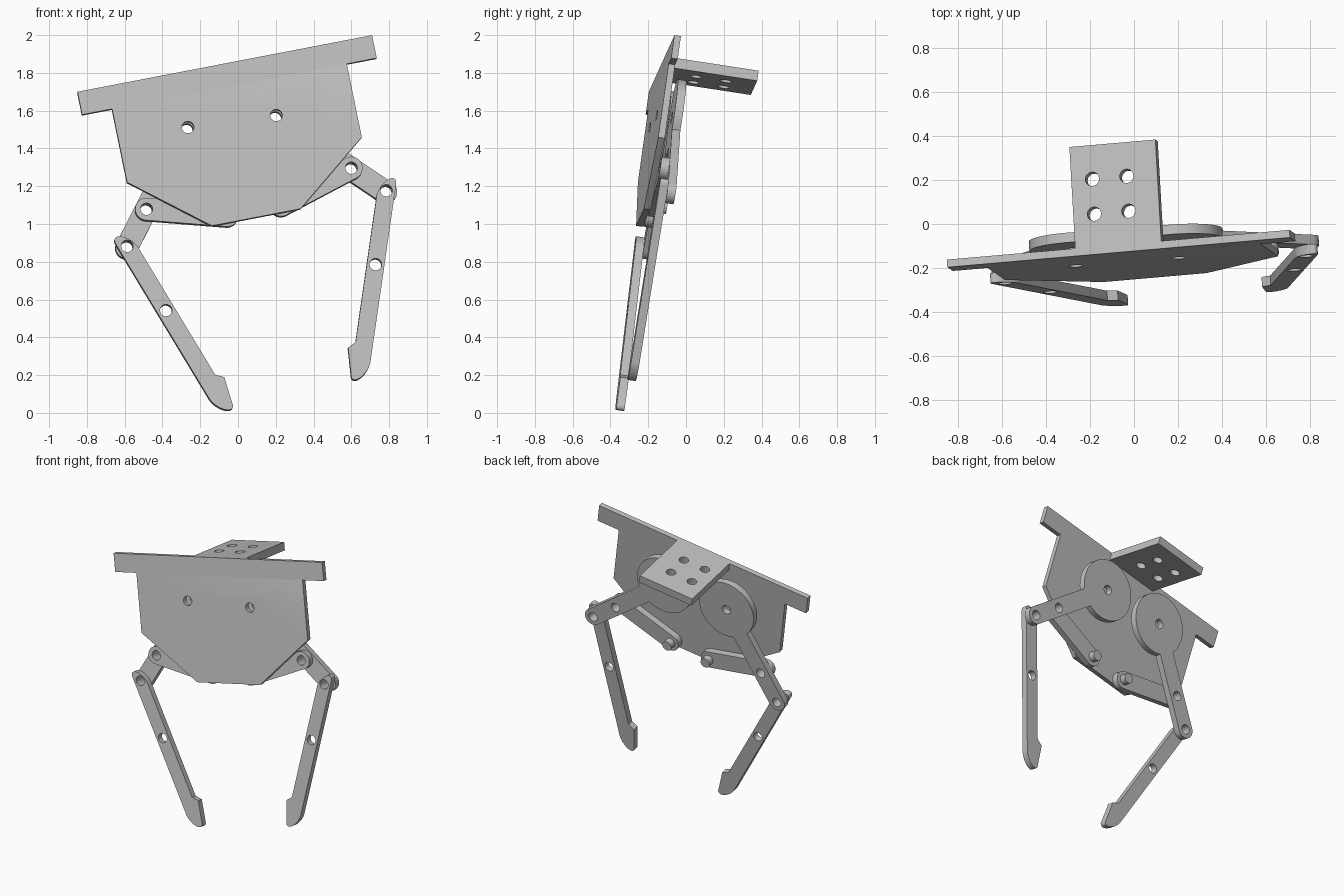
import bpy, bmesh
from math import sin, cos, asin, atan2, pi, radians
from mathutils import Matrix, Vector

cube = bpy.data.objects.get("Cube")
if cube:
    bpy.data.objects.remove(cube)

grey = bpy.data.materials.new("plain_grey")
grey.use_nodes = True
grey.diffuse_color = (0.52, 0.52, 0.52, 1)
grey.node_tree.nodes["Principled BSDF"].inputs["Base Color"].default_value = (0.52, 0.52, 0.52, 1)

# Tilted frame: across the plate, up the plate, and towards the back
across = Vector((0.979, 0.085, 0.188)).normalized()
back = Vector((-0.054, 0.986, -0.15))
back = (back - back.dot(across) * across).normalized()
up = across.cross(back)
origin = Vector((-0.07, -0.129, 1.85))


def frame(x, y, z):
    m = Matrix((x, y, z)).transposed().to_4x4()
    m.translation = origin
    return m


PLATE_FRAME = frame(across, up, -back)
BRACKET_FRAME = frame(across, back, up)


def arc(c, r, a0, a1, steps):
    return [(c[0] + r * cos(a0 + (a1 - a0) * i / steps),
             c[1] + r * sin(a0 + (a1 - a0) * i / steps)) for i in range(steps + 1)]


def circle(c, r):
    return arc(c, r, 0, 2 * pi, 32)[:-1]


def arm(c0, r0, c1, r1):
    """Round head at c0 with a straight arm of half width r1 ending round at c1."""
    a = atan2(c1[1] - c0[1], c1[0] - c0[0])
    d = asin(min(1, r1 / r0))
    return arc(c0, r0, a + d, a + 2 * pi - d, 40) + arc(c1, r1, a - pi / 2, a + pi / 2, 16)


def sheet(name, outline, holes, lo, hi, matrix):
    """Flat part with round holes, between two heights of the given frame."""
    curve = bpy.data.curves.new(name, "CURVE")
    curve.dimensions = "2D"
    curve.fill_mode = "BOTH"
    curve.extrude = (hi - lo) / 2
    for pts in [outline] + [circle(c, HOLE) for c in holes]:
        s = curve.splines.new("POLY")
        s.points.add(len(pts) - 1)
        for p, (x, y) in zip(s.points, pts):
            p.co = (x, y, 0, 1)
        s.use_cyclic_u = True
    helper = bpy.data.objects.new(name + "_outline", curve)
    bpy.context.collection.objects.link(helper)
    deps = bpy.context.evaluated_depsgraph_get()
    mesh = bpy.data.meshes.new_from_object(helper.evaluated_get(deps))
    bpy.data.objects.remove(helper)
    bpy.data.curves.remove(curve)

    bm = bmesh.new()
    bm.from_mesh(mesh)
    bmesh.ops.remove_doubles(bm, verts=bm.verts, dist=0.0002)
    bmesh.ops.transform(bm, verts=bm.verts,
                        matrix=matrix @ Matrix.Translation((0, 0, (lo + hi) / 2)))
    bmesh.ops.recalc_face_normals(bm, faces=bm.faces)
    bm.to_mesh(mesh)
    bm.free()
    mesh.materials.clear()
    mesh.materials.append(grey)
    obj = bpy.data.objects.new(name, mesh)
    bpy.context.collection.objects.link(obj)
    parts.append(obj)


parts = []
HOLE, R = 0.032, 0.06
PLATE, MID, REAR = 0.035, 0.08, 0.125   # layer depths from the front

# Per side: sign, crank centre, crank end, link outer pivot
sides = {
    "left": (1, (0.213, -0.324), (0.709, -0.825), (0.551, -0.671)),
    "right": (-1, (-0.26, -0.298), (-0.699, -0.855), (-0.559, -0.68)),
}

# Base plate with two ears along the top
half = [(0.797, 0), (0.797, -0.125), (0.635, -0.125), (0.635, -0.525), (0.24, -0.839)]
outline = half + [(-x, y) for x, y in reversed(half)]
sheet("base_plate", outline, [s[1] for s in sides.values()], -PLATE, 0, PLATE_FRAME)

# Mounting bracket at the back
sheet("mounting_bracket", [(-0.2, PLATE), (0.2, PLATE), (0.2, 0.503), (-0.2, 0.503)],
      [(x, y) for x in (-0.103, 0.057) for y in (0.186, 0.347)], -0.055, 0, BRACKET_FRAME)

for side, (sign, hub, end, joint) in sides.items():
    # Drive disc with its crank arm
    sheet(side + "_crank", arm(hub, 0.207, end, R), [hub, joint, end], -REAR, -MID, PLATE_FRAME)

    # Short link and its pin on the plate
    pivot = (0.146 * sign, -0.795)
    sheet(side + "_link", arm(pivot, R, joint, R), [joint], -MID, -PLATE, PLATE_FRAME)
    sheet(side + "_pin", circle(pivot, 0.034), [], -REAR, -PLATE, PLATE_FRAME)

    # Finger with a barb on the inner side near the tip
    along = Vector((-0.335 * sign, -0.942)).normalized()
    inward = Vector((-along.y * -sign, along.x * sign))
    length = 0.958
    local = (arc((0, 0), R, pi / 2, 3 * pi / 2, 16)
             + arc((length, 0), R, -pi / 2, radians(83), 16)
             + [(0.797, 0.105), (0.79, R)])
    place = lambda p: tuple(Vector(end) + along * p[0] + inward * p[1])
    sheet(side + "_finger", [place(p) for p in local], [end, place((0.4, 0))],
          -MID, -PLATE, PLATE_FRAME)

# Smooth the round edges, keep the corners sharp
bpy.ops.object.select_all(action="DESELECT")
for obj in parts:
    obj.select_set(True)
bpy.context.view_layer.objects.active = parts[0]
bpy.ops.object.shade_smooth_by_angle(angle=radians(30))
